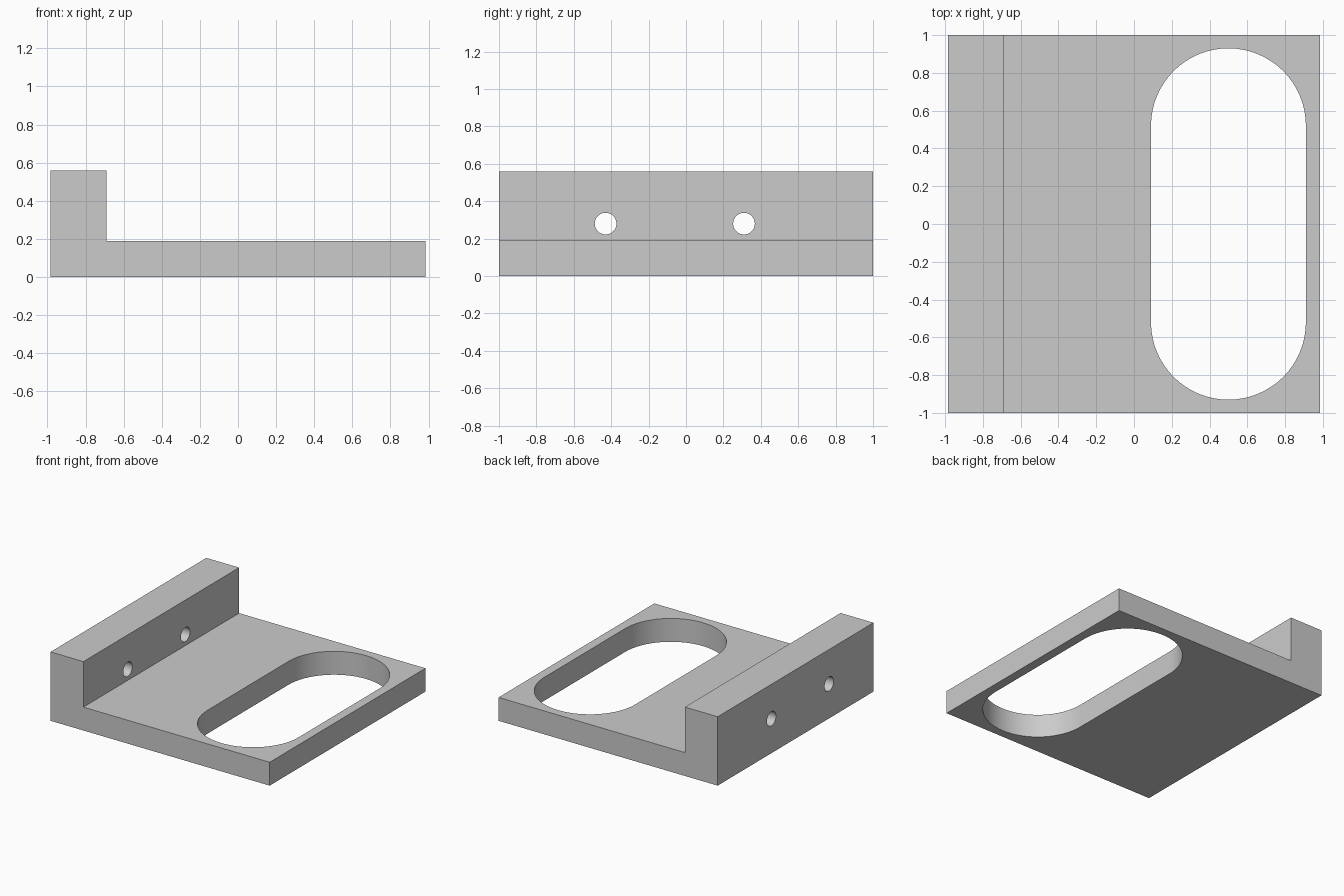
import bpy
import math

default_cube = bpy.data.objects.get("Cube")
if default_cube:
    bpy.data.objects.remove(default_cube, do_unlink=True)

grey = bpy.data.materials.new("plain grey")
grey.use_nodes = True
grey.diffuse_color = (0.6, 0.6, 0.6, 1)
grey.node_tree.nodes["Principled BSDF"].inputs["Base Color"].default_value = (0.6, 0.6, 0.6, 1)


def extrude(name, profile, to_3d, start, end):
    """Extrude a closed 2D profile between two depths."""
    n = len(profile)
    verts = [to_3d(a, b, d) for d in (start, end) for a, b in profile]
    faces = [tuple(range(n))[::-1], tuple(range(n, 2 * n))]
    faces += [(i, (i + 1) % n, n + (i + 1) % n, n + i) for i in range(n)]
    mesh = bpy.data.meshes.new(name)
    mesh.from_pydata(verts, [], faces)
    mesh.materials.append(grey)
    obj = bpy.data.objects.new(name, mesh)
    bpy.context.collection.objects.link(obj)
    # Consistent outward normals
    bpy.ops.object.select_all(action="DESELECT")
    bpy.context.view_layer.objects.active = obj
    obj.select_set(True)
    bpy.ops.object.mode_set(mode="EDIT")
    bpy.ops.mesh.select_all(action="SELECT")
    bpy.ops.mesh.normals_make_consistent(inside=False)
    bpy.ops.object.mode_set(mode="OBJECT")
    return obj


def rounded(cx, cy, radius, half_straight, steps):
    """Circle, or upright slot when half_straight is above zero."""
    points = []
    for side in (1, -1):
        for i in range(steps + (1 if half_straight else 0)):
            t = math.pi * i / steps
            points.append((cx + side * radius * math.cos(t),
                           cy + side * (half_straight + radius * math.sin(t))))
    return points


# L-shaped bracket: flat base with a raised wall along one side
LEFT, STEP, RIGHT = -0.985, -0.69, 0.985
BASE, TOP = 0.19, 0.56
section = [(LEFT, 0), (RIGHT, 0), (RIGHT, BASE), (STEP, BASE), (STEP, TOP), (LEFT, TOP)]
bracket = extrude("bracket", section, lambda a, b, d: (a, d, b), -1, 1)

# Long slot through the base, and two bolt holes through the wall
cutters = [extrude("slot_cutter", rounded(0.5, 0, 0.41, 0.52, 32),
                   lambda a, b, d: (a, b, d), -0.2, 0.4)]
for y in (-0.43, 0.31):
    cutters.append(extrude("bolt_hole_cutter", rounded(y, 0.28, 0.058, 0, 16),
                           lambda a, b, d: (d, a, b), -1.2, -0.5))

for cutter in cutters:
    cut = bracket.modifiers.new(cutter.name, "BOOLEAN")
    cut.operation = "DIFFERENCE"
    cut.solver = "EXACT"
    cut.object = cutter
    cutter.hide_render = True
    cutter.hide_set(True)

# Apply the cuts so the edges can be shaded, then drop the cutters
bpy.ops.object.select_all(action="DESELECT")
bpy.context.view_layer.objects.active = bracket
bracket.select_set(True)
for name in [m.name for m in bracket.modifiers]:
    bpy.ops.object.modifier_apply(modifier=name)
for cutter in cutters:
    bpy.data.objects.remove(cutter, do_unlink=True)
bpy.ops.object.shade_smooth_by_angle(angle=math.radians(30))
